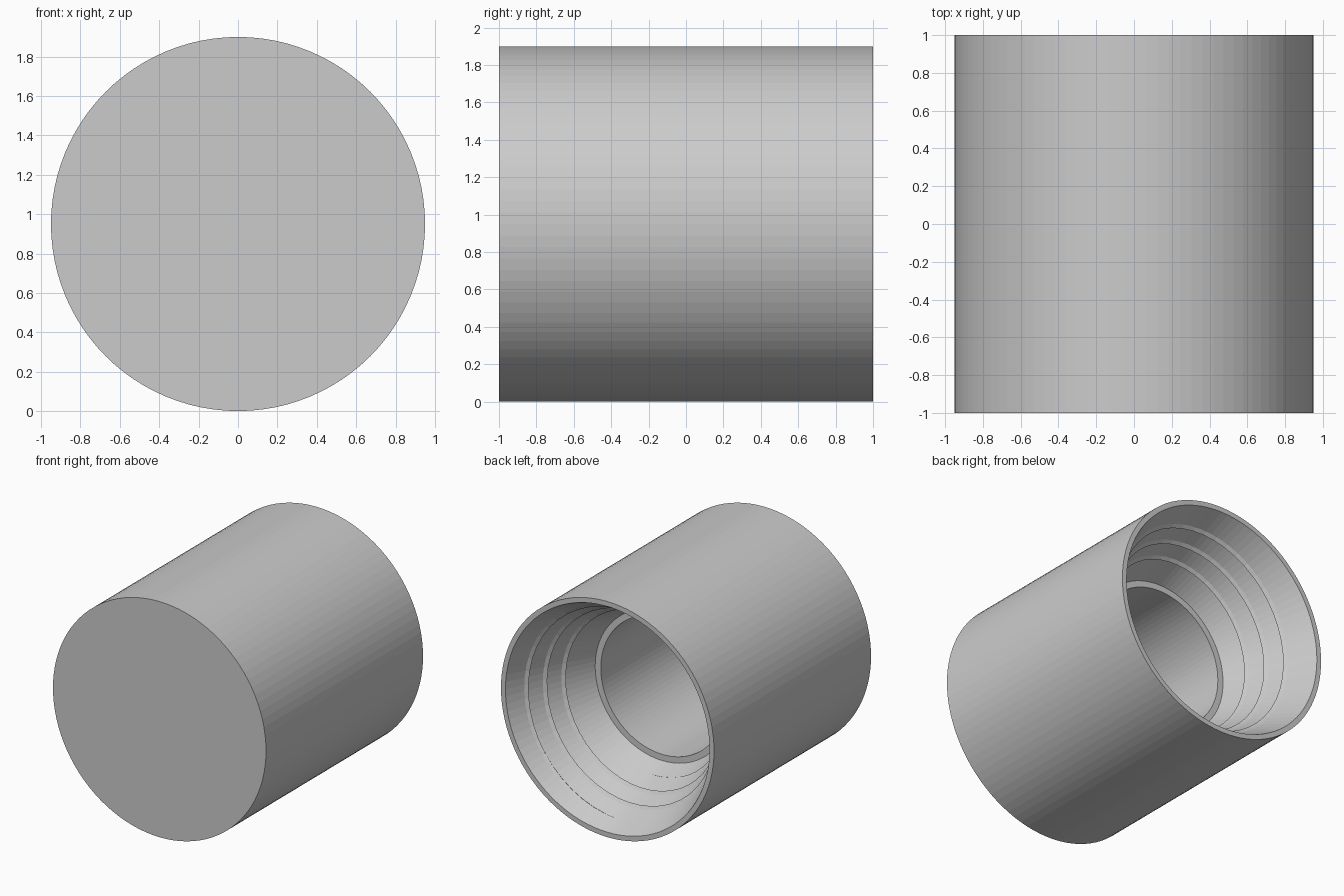
import bpy, bmesh, math

if "Cube" in bpy.data.objects:
    bpy.data.objects.remove(bpy.data.objects["Cube"])

SEG = 96
CZ = 0.95            # height of the axis

grey = bpy.data.materials.new("light_grey")
grey.diffuse_color = (0.6, 0.6, 0.6, 1)
grey.use_nodes = True
grey.node_tree.nodes["Principled BSDF"].inputs["Base Color"].default_value = grey.diffuse_color


def finish(bm, name):
    bmesh.ops.recalc_face_normals(bm, faces=bm.faces[:])
    me = bpy.data.meshes.new(name)
    bm.to_mesh(me)
    bm.free()
    me.materials.append(grey)
    ob = bpy.data.objects.new(name, me)
    bpy.context.collection.objects.link(ob)
    return ob


def point(r, depth, a):
    # depth is measured inward from the open back end
    return (r * math.sin(a), 1 - depth, CZ - r * math.cos(a))


def cone_radius(depth):
    return 0.91 - 0.31 * depth / 0.70


# Hollow body: closed front, thin rim, tapered mouth, inner lip, deep bore
profile = [(0.95, 2.0), (0.95, 0.0), (0.91, 0.0), (0.60, 0.70),
           (0.55, 0.70), (0.55, 1.90)]
bm = bmesh.new()
rings = [[bm.verts.new(point(r, d, math.tau * i / SEG)) for i in range(SEG)]
         for r, d in profile]
for a, b in zip(rings, rings[1:]):
    for i in range(SEG):
        j = (i + 1) % SEG
        bm.faces.new((a[i], a[j], b[j], b[i]))
bm.faces.new(rings[0])       # front face
bm.faces.new(rings[-1])      # bore floor
finish(bm, "hollow_body")

# Spiral thread: low ridge running three turns down the tapered mouth
START, PITCH, TURNS, STEPS = 0.13, 0.145, 3, 48
bm = bmesh.new()
prev = None
for k in range(TURNS * STEPS + 1):
    t = k / STEPS
    d = START + PITCH * t
    fade = min(1, 4 * t, 4 * (TURNS - t))
    a = math.tau * t
    section = [(d - 0.025, 0.006), (d, -0.016 * fade), (d + 0.012, 0.006)]
    cur = [bm.verts.new(point(cone_radius(q) + off, q, a)) for q, off in section]
    if prev:
        for i in range(3):
            j = (i + 1) % 3
            bm.faces.new((prev[i], prev[j], cur[j], cur[i]))
    else:
        bm.faces.new(cur)
    prev = cur
bm.faces.new(prev)
finish(bm, "spiral_thread")
